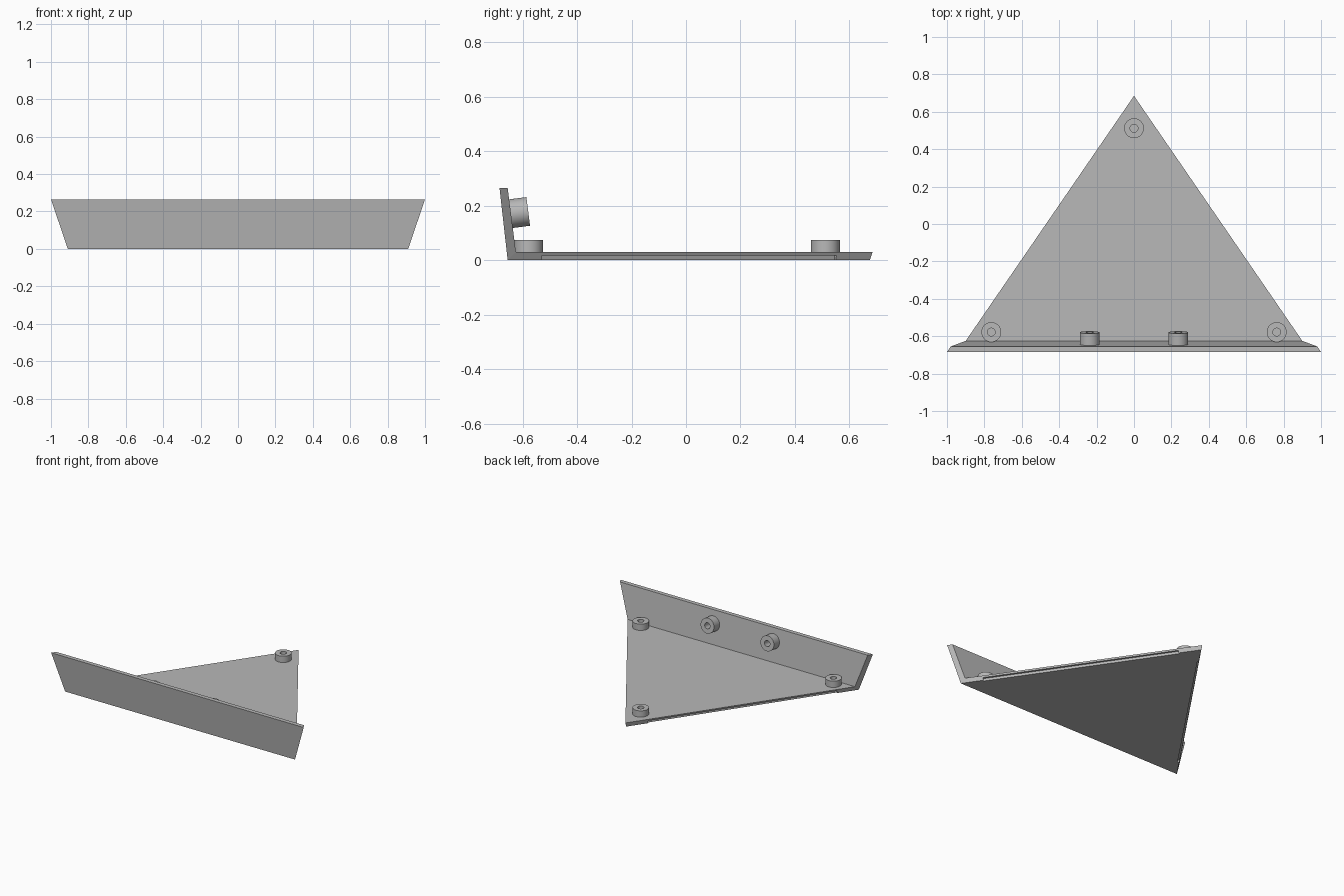
import bpy, bmesh, math
from mathutils import Vector, Matrix

cube = bpy.data.objects.get("Cube")
if cube:
    bpy.data.objects.remove(cube, do_unlink=True)

GREY = (0.48, 0.48, 0.48, 1.0)
grey = bpy.data.materials.new("plain grey")
grey.use_nodes = True
grey.diffuse_color = GREY
grey.node_tree.nodes["Principled BSDF"].inputs["Base Color"].default_value = GREY


def make_object(name, bm):
    bmesh.ops.recalc_face_normals(bm, faces=bm.faces)
    mesh = bpy.data.meshes.new(name)
    bm.to_mesh(mesh)
    bm.free()
    mesh.materials.append(grey)
    obj = bpy.data.objects.new(name, mesh)
    bpy.context.collection.objects.link(obj)
    return obj


def activate(obj):
    bpy.ops.object.select_all(action='DESELECT')
    obj.select_set(True)
    bpy.context.view_layer.objects.active = obj


# Triangular floor plate with the leaning wall, as one closed shell
bm = bmesh.new()
apex_low = bm.verts.new((0, 0.675, 0))
apex_high = bm.verts.new((0, 0.685, 0.03))
section = [(0.91, -0.655, 0), (0.90, -0.625, 0.03),
           (0.98, -0.655, 0.265), (1.0, -0.685, 0.265)]
ends = []
for side in (-1, 1):
    ring = [bm.verts.new((side * x, y, z)) for x, y, z in section]
    bm.faces.new(ring)
    bm.faces.new((ring[0], apex_low, apex_high, ring[1]))
    ends.append(ring)
a, b = ends
for i in (1, 2, 3):
    j = (i + 1) % 4
    bm.faces.new((a[i], a[j], b[j], b[i]))
bm.faces.new((a[0], b[0], apex_low))
bm.faces.new((a[1], b[1], apex_high))
plate = make_object("plate_and_wall", bm)

# Shallow step cut along the lower edge of both slanted sides
for side in (-1, 1):
    along = Vector((-0.91 * side, 1.33, 0)).normalized()
    out = Vector((1.33 * side, 0.91, 0)).normalized()
    middle = Vector((0.455 * side, 0.01, 0))
    bm = bmesh.new()
    bmesh.ops.create_cube(bm, size=1)
    for v in bm.verts:
        x, y, z = v.co
        v.co = middle + along * (x * 1.31) + out * (y * 0.1 + 0.04)
        v.co.z = z * 0.036
    cutter = make_object("step_cutter", bm)
    cutter.hide_render = True
    cut = plate.modifiers.new("step", 'BOOLEAN')
    cut.operation = 'DIFFERENCE'
    cut.solver = 'EXACT'
    cut.object = cutter
    activate(plate)
    bpy.ops.object.modifier_apply(modifier=cut.name)
    bpy.data.objects.remove(cutter, do_unlink=True)


# Round magnet bosses with a blind centre hole
def boss(name, base, height, tilt=0.0):
    outer, inner, sink = 0.053, 0.021, 0.004
    profile = [(0, -sink), (outer, -sink), (outer, height),
               (inner, height), (inner, 0.003), (0, 0.003)]
    bm = bmesh.new()
    verts = [bm.verts.new((r, 0, z)) for r, z in profile]
    edges = [bm.edges.new(pair) for pair in zip(verts, verts[1:])]
    bmesh.ops.spin(bm, geom=verts + edges, cent=(0, 0, 0), axis=(0, 0, 1),
                   angle=math.tau, steps=40, use_merge=True)
    bmesh.ops.remove_doubles(bm, verts=bm.verts, dist=0.0001)
    obj = make_object(name, bm)
    obj.matrix_world = Matrix.Translation(base) @ Matrix.Rotation(tilt, 4, 'X')
    activate(obj)
    bpy.ops.object.shade_smooth_by_angle(angle=math.radians(35))


boss("floor_boss_back", (0, 0.512, 0.03), 0.045)
lean = math.atan2(0.03, 0.235)
for label, side in (("left", 1), ("right", -1)):
    boss("floor_boss_" + label, (0.763 * side, -0.578, 0.03), 0.045)
    boss("wall_boss_" + label, (0.237 * side, -0.643, 0.171), 0.064,
         lean - math.pi / 2)
